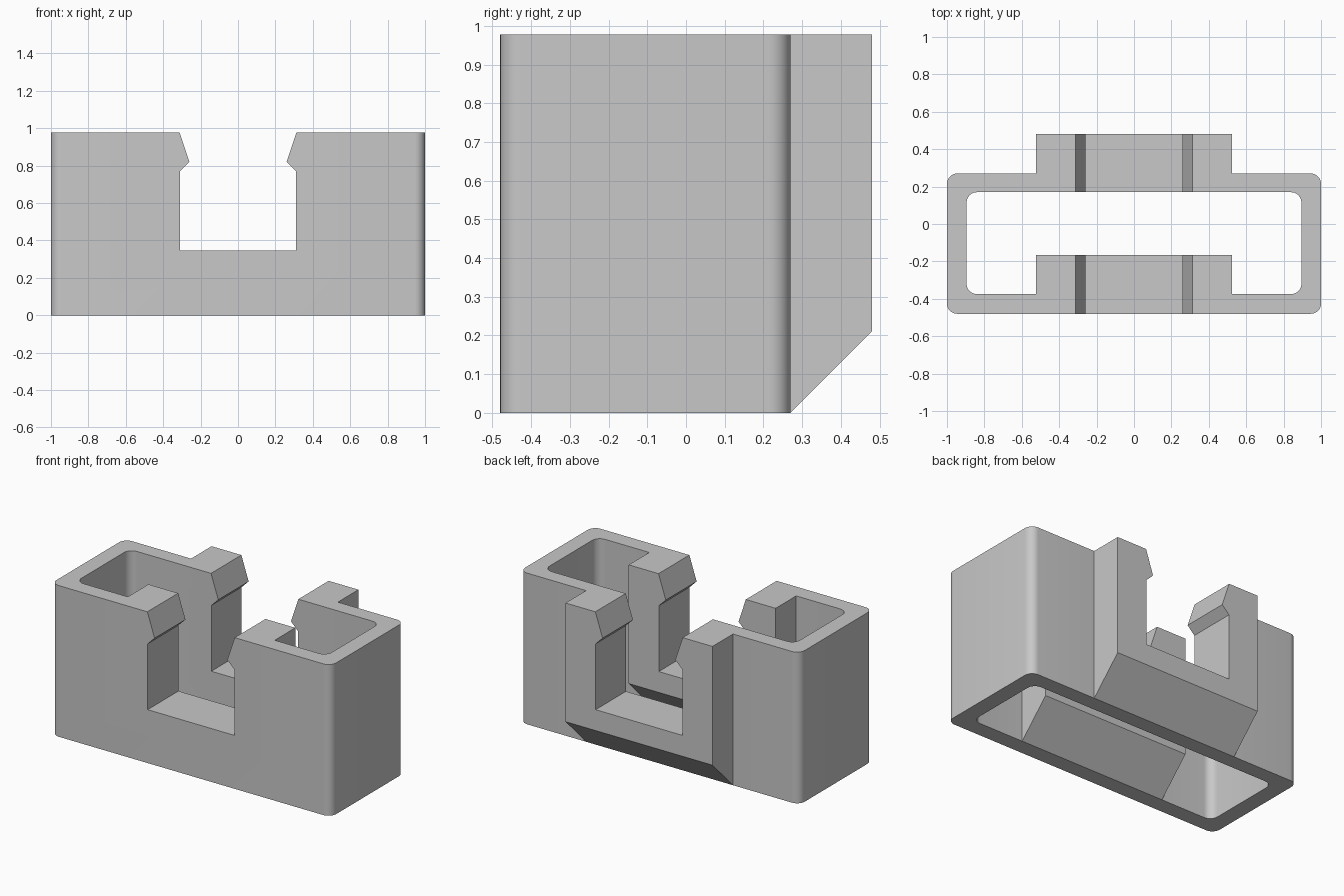
import bpy
import bmesh
from math import radians, sin, cos, pi

if "Cube" in bpy.data.objects:
    bpy.data.objects.remove(bpy.data.objects["Cube"], do_unlink=True)

HEIGHT = 0.977
BOSS = 0.525      # half width of the bosses
SLOPE = 0.21      # height of the sloped boss undersides

grey = bpy.data.materials.new("plain grey")
grey.use_nodes = True
colour = (0.58, 0.58, 0.58, 1)
grey.diffuse_color = colour
grey.node_tree.nodes["Principled BSDF"].inputs["Base Color"].default_value = colour


def prism(name, outline, place, start, end):
    """Extrude a 2D outline from start to end; place maps (u, v, depth) to xyz."""
    bm = bmesh.new()
    ends = [[bm.verts.new(place(u, v, d)) for u, v in outline] for d in (start, end)]
    bm.faces.new(ends[0])
    bm.faces.new(ends[1])
    n = len(outline)
    for i in range(n):
        j = (i + 1) % n
        bm.faces.new((ends[0][i], ends[0][j], ends[1][j], ends[1][i]))
    bmesh.ops.recalc_face_normals(bm, faces=bm.faces)
    mesh = bpy.data.meshes.new(name)
    bm.to_mesh(mesh)
    bm.free()
    mesh.materials.append(grey)
    ob = bpy.data.objects.new(name, mesh)
    bpy.context.collection.objects.link(ob)
    return ob


def rounded_rect(x, y0, y1, r=0.055, steps=8):
    corners = ((x - r, y1 - r), (r - x, y1 - r), (r - x, y0 + r), (x - r, y0 + r))
    return [(cx + r * cos((q + s / steps) * pi / 2), cy + r * sin((q + s / steps) * pi / 2))
            for q, (cx, cy) in enumerate(corners) for s in range(steps + 1)]


def combine(target, tool, operation):
    """Apply a boolean and discard the tool object."""
    mod = target.modifiers.new(operation.lower(), "BOOLEAN")
    mod.operation, mod.solver, mod.object = operation, "EXACT", tool
    bpy.ops.object.select_all(action="DESELECT")
    bpy.context.view_layer.objects.active = target
    target.select_set(True)
    bpy.ops.object.modifier_apply(modifier=mod.name)
    bpy.data.objects.remove(tool, do_unlink=True)


def upright(u, v, d):
    return (u, v, d)


def sideways(u, v, d):
    return (d, u, v)


def through(u, v, d):
    return (u, d, v)


# Rectangular tube with rounded corners
body = prism("clip_body", rounded_rect(1, -0.48, 0.27), upright, 0, HEIGHT)
cavity = prism("cavity_cutter", rounded_rect(0.895, -0.375, 0.17), upright, -0.1, HEIGHT + 0.1)
combine(body, cavity, "DIFFERENCE")

# Bosses with sloped undersides: inside the front wall and outside the back wall
for name, inside, wall, face in (("front_boss", -0.43, -0.375, -0.165),
                                 ("back_boss", 0.22, 0.27, 0.48)):
    profile = [(inside, 0), (wall, 0), (face, SLOPE), (face, HEIGHT), (inside, HEIGHT)]
    combine(body, prism(name, profile, sideways, -BOSS, BOSS), "UNION")

# Snap-in slot with pointed catches, cut through both walls
half = [(0.31, 0.345), (0.31, 0.77), (0.26, 0.82), (0.312, HEIGHT), (0.312, HEIGHT + 0.2)]
slot = half + [(-x, z) for x, z in reversed(half)]
combine(body, prism("slot_cutter", slot, through, -0.7, 0.7), "DIFFERENCE")

body.select_set(True)
bpy.context.view_layer.objects.active = body
bpy.ops.object.shade_smooth_by_angle(angle=radians(30))
